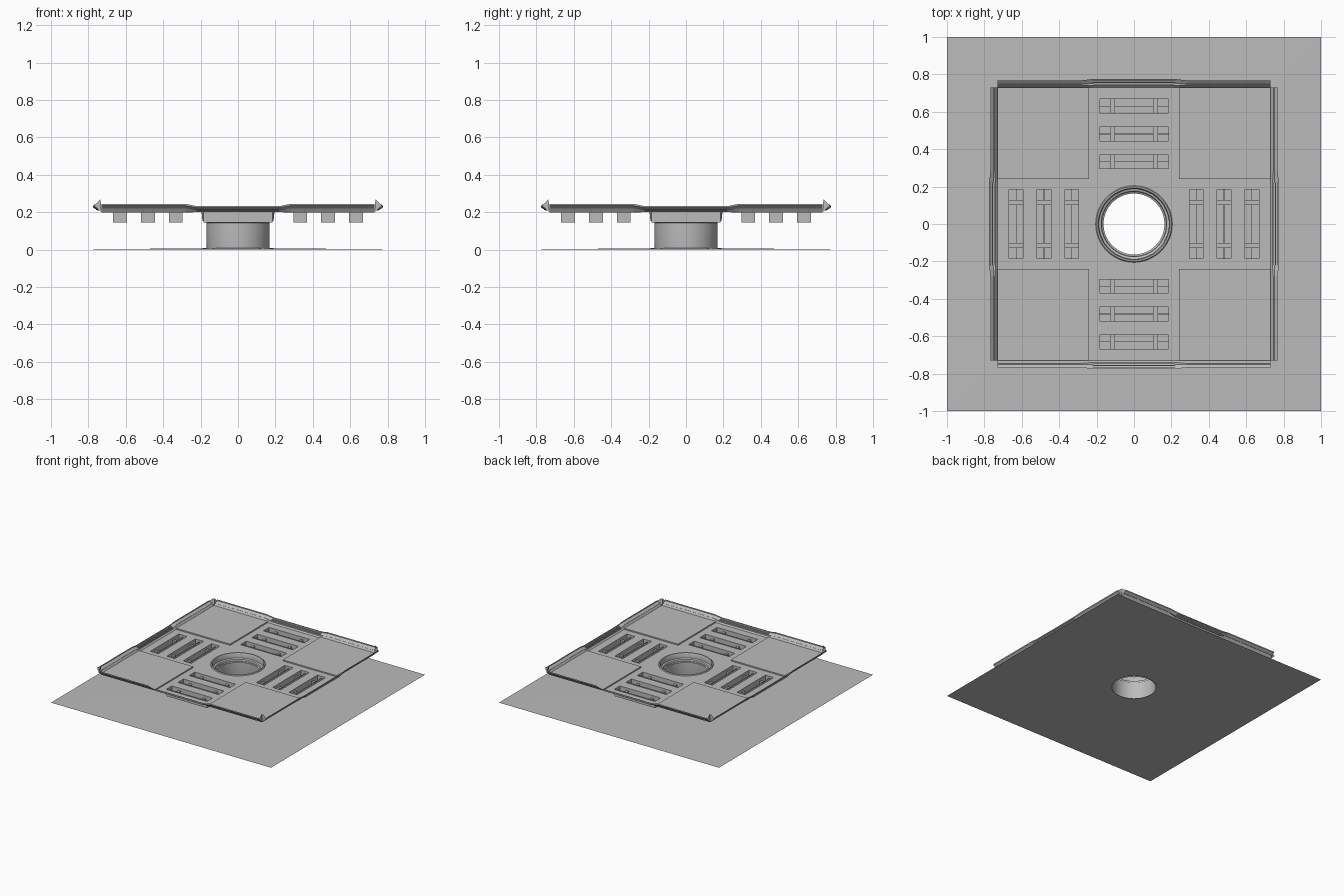
import bpy, bmesh, math
from mathutils import Matrix, Vector

cube = bpy.data.objects.get("Cube")
if cube:
    bpy.data.objects.remove(cube)

# One plain grey for the whole model
grey = bpy.data.materials.new("plain grey")
grey.use_nodes = True
colour = (0.5, 0.5, 0.5, 1)
grey.diffuse_color = colour
grey.node_tree.nodes["Principled BSDF"].inputs["Base Color"].default_value = colour

SEG = 64
PLATE_Z, PIT_Z, HALF = 0.2, 0.145, 0.73
SLOTS = [0.333, 0.481, 0.63]
SLOT_W, SLOT_L = 0.037, 0.185


def finish(name, bm, smooth=False):
    mesh = bpy.data.meshes.new(name)
    bm.to_mesh(mesh)
    bm.free()
    obj = bpy.data.objects.new(name, mesh)
    bpy.context.collection.objects.link(obj)
    mesh.materials.append(grey)
    if smooth:
        bpy.ops.object.select_all(action="DESELECT")
        bpy.context.view_layer.objects.active = obj
        obj.select_set(True)
        bpy.ops.object.shade_smooth_by_angle(angle=math.radians(30))
    return obj


def loft(bm, rows, closed):
    """Bridge successive rows of points with quads."""
    verts = [[bm.verts.new(p) for p in row] for row in rows]
    count = len(rows[0])
    for a, b in zip(verts, verts[1:]):
        for i in range(count if closed else count - 1):
            j = (i + 1) % count
            bm.faces.new((a[i], a[j], b[j], b[i]))


def circle(r, z):
    return [(r * math.cos(a), r * math.sin(a), z)
            for a in (2 * math.pi * i / SEG for i in range(SEG))]


def square(h, z):
    out = []
    for x, y, _ in circle(1, 0):
        k = h / max(abs(x), abs(y))
        out.append((x * k, y * k, z))
    return out


def box(bm, lo, hi, open_top=False):
    lo, hi = Vector(lo), Vector(hi)
    m = Matrix.Translation((lo + hi) / 2) @ Matrix.Diagonal((*(hi - lo), 1))
    verts = bmesh.ops.create_cube(bm, size=1, matrix=m)["verts"]
    if open_top:
        top = [f for f in bm.faces if all(v in verts for v in f.verts) and f.normal.z > 0.9]
        bm.normal_update()
        top = [f for f in bm.faces if all(v in verts for v in f.verts) and f.normal.z > 0.9]
        bmesh.ops.delete(bm, geom=top, context="FACES_ONLY")


def spin(bm, quarter):
    bmesh.ops.rotate(bm, verts=bm.verts, matrix=Matrix.Rotation(quarter * math.pi / 2, 3, "Z"))


# Base sheet, rising very slightly towards the pipe
bm = bmesh.new()
loft(bm, [circle(0.165, 0.008), circle(0.205, 0.007), square(1, 0)], True)
bmesh.ops.reverse_faces(bm, faces=bm.faces)
bmesh.ops.recalc_face_normals(bm, faces=bm.faces)
finish("base_sheet", bm)

# Pipe with its rolled collar
bm = bmesh.new()
profile = [(0.205, 0.2), (0.2, 0.206), (0.192, 0.206), (0.187, 0.195), (0.187, 0.165),
           (0.175, 0.16), (0.172, 0.145), (0.163, 0.14), (0.163, 0.012), (0.166, 0.0),
           (0.168, 0.012), (0.168, 0.145), (0.19, 0.155), (0.195, 0.2)]
loft(bm, [circle(r, z) for r, z in profile], True)
bmesh.ops.recalc_face_normals(bm, faces=bm.faces)
finish("drain_pipe", bm, smooth=True)

# Middle of the top plate around the round opening
bm = bmesh.new()
loft(bm, [circle(0.195, PLATE_Z), square(0.24, PLATE_Z)], True)
bmesh.ops.reverse_faces(bm, faces=bm.faces)
finish("plate_middle", bm)

# Raised corner panels
bm = bmesh.new()
for sx in (-1, 1):
    for sy in (-1, 1):
        cx, cy, h = sx * 0.485, sy * 0.485, 0.245
        box(bm, (cx - h, cy - h, PLATE_Z - 0.002), (cx + h, cy + h, PLATE_Z + 0.01))
finish("corner_panels", bm)

# Edge cross-sections: (outward distance, height)
end_section = [(0.73, 0.2), (0.745, 0.222), (0.75, 0.22), (0.768, 0.235), (0.768, 0.245)]
mid_section = [(0.73, 0.2), (0.74, 0.21), (0.75, 0.21), (0.775, 0.225), (0.775, 0.232)]
stations = [(-HALF, end_section), (-0.28, end_section), (-0.22, mid_section),
            (0.22, mid_section), (0.28, end_section), (HALF, end_section)]

for q, side in enumerate(("front", "left", "back", "right")):
    # Plate arm, leaving the slots open
    bm = bmesh.new()
    outs = [0.24] + [s + d for s in SLOTS for d in (-SLOT_W, SLOT_W)] + [HALF]
    alongs = [-0.24, -SLOT_L, SLOT_L, 0.24]
    for i, (a, b) in enumerate(zip(outs, outs[1:])):
        for j, (c, d) in enumerate(zip(alongs, alongs[1:])):
            if i % 2 and j == 1:
                continue
            bm.faces.new([bm.verts.new((x, y, PLATE_Z))
                          for x, y in ((c, -b), (d, -b), (d, -a), (c, -a))])
    bmesh.ops.remove_doubles(bm, verts=bm.verts, dist=0.0001)
    spin(bm, q)
    finish(side + "_plate_arm", bm)

    # Hanging slot pits with a divider and two cross ribs
    bm = bmesh.new()
    for s in SLOTS:
        box(bm, (-SLOT_L, -s - SLOT_W, PIT_Z), (SLOT_L, -s + SLOT_W, PLATE_Z), open_top=True)
        box(bm, (-SLOT_L, -s - 0.002, PIT_Z), (SLOT_L, -s + 0.002, 0.185))
        for x in (-0.115, 0.115):
            box(bm, (x - 0.01, -s - SLOT_W, PIT_Z), (x + 0.01, -s + SLOT_W, 0.18))
    spin(bm, q)
    finish(side + "_slot_pits", bm)

    # Flared edge with pointed end caps
    bm = bmesh.new()
    loft(bm, [[(t, -o, z) for o, z in sec] for t, sec in stations], False)
    bmesh.ops.reverse_faces(bm, faces=bm.faces)
    for t in (-HALF, HALF):
        bm.faces.new([bm.verts.new((t, -o, z))
                      for o, z in ((0.73, 0.2), (0.77, 0.235), (0.735, 0.27))])
    spin(bm, q)
    finish(side + "_flared_edge", bm)

    # Fine ribs along the middle of the edge
    bm = bmesh.new()
    for o, z in ((0.745, 0.21), (0.757, 0.215), (0.768, 0.222)):
        box(bm, (-0.22, -o - 0.002, z - 0.002), (0.22, -o + 0.002, z + 0.01))
    spin(bm, q)
    finish(side + "_edge_ribs", bm)
